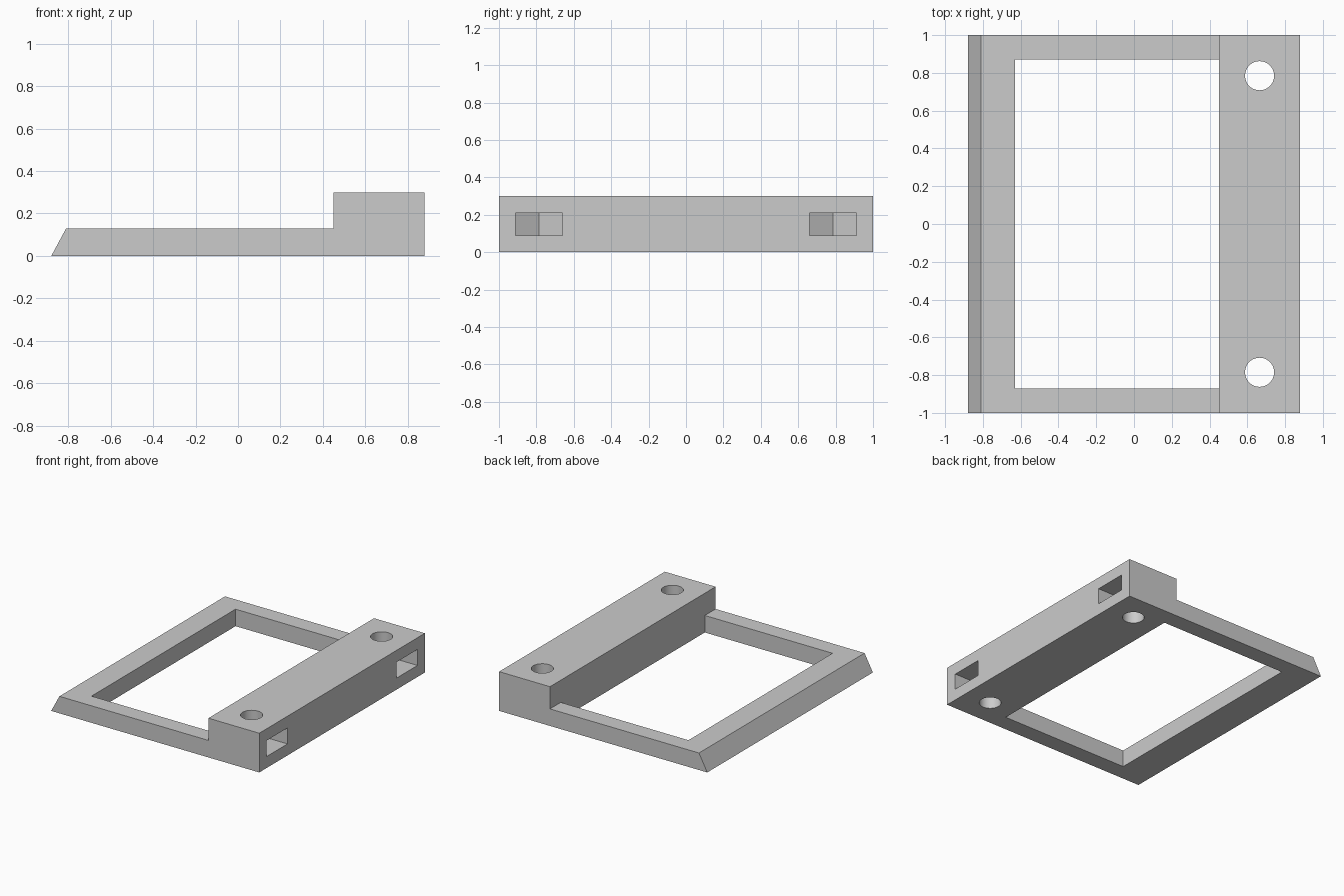
import bpy, bmesh, math
from mathutils import Matrix, Vector

cube = bpy.data.objects.get("Cube")
if cube:
    bpy.data.objects.remove(cube)

grey = bpy.data.materials.new("plain grey")
grey.use_nodes = True
grey.diffuse_color = (0.6, 0.6, 0.6, 1)
grey.node_tree.nodes["Principled BSDF"].inputs["Base Color"].default_value = (0.6, 0.6, 0.6, 1)

HOLE_X, HOLE_Y, HOLE_R = 0.665, 0.785, 0.077
SLOT_HALF = 0.126


def prism(name, outline, direction):
    """Extrude a closed outline of 3D points along a direction."""
    bm = bmesh.new()
    face = bm.faces.new([bm.verts.new(p) for p in outline])
    new = bmesh.ops.extrude_face_region(bm, geom=[face])["geom"]
    bmesh.ops.translate(bm, vec=Vector(direction),
                        verts=[v for v in new if isinstance(v, bmesh.types.BMVert)])
    bmesh.ops.recalc_face_normals(bm, faces=bm.faces)
    mesh = bpy.data.meshes.new(name)
    bm.to_mesh(mesh)
    bm.free()
    mesh.materials.append(grey)
    obj = bpy.data.objects.new(name, mesh)
    bpy.context.collection.objects.link(obj)
    return obj


# Side profile of the bracket: sloped lip, thin frame, raised bar
profile = [(-0.88, 0), (0.88, 0), (0.88, 0.3), (0.45, 0.3), (0.45, 0.13), (-0.81, 0.13)]
bracket = prism("frame_bracket", [(x, -1, z) for x, z in profile], (0, 2, 0))

# Rectangular window through the thin frame
window = [(-0.63, -0.87), (0.45, -0.87), (0.45, 0.87), (-0.63, 0.87)]
cutters = [prism("window_cutter", [(x, y, -0.1) for x, y in window], (0, 0, 0.6))]

for side, name in ((1, "back"), (-1, "front")):
    # Round bolt hole
    ring = [(HOLE_X + HOLE_R * math.cos(a), side * HOLE_Y + HOLE_R * math.sin(a), -0.1)
            for a in (math.tau * i / 48 for i in range(48))]
    cutters.append(prism(name + "_bolt_hole_cutter", ring, (0, 0, 0.6)))
    # Nut slot opening on the outer side, ending in a hexagon point
    point = SLOT_HALF / math.sqrt(3)
    slot = [(1, -SLOT_HALF), (1, SLOT_HALF), (HOLE_X - point, SLOT_HALF),
            (HOLE_X - 2 * point, 0), (HOLE_X - point, -SLOT_HALF)]
    cutters.append(prism(name + "_nut_slot_cutter",
                         [(x, side * HOLE_Y + y, 0.088) for x, y in slot], (0, 0, 0.122)))

# Cut the openings
bpy.context.view_layer.objects.active = bracket
for cutter in cutters:
    cut = bracket.modifiers.new(cutter.name, "BOOLEAN")
    cut.operation = "DIFFERENCE"
    cut.solver = "EXACT"
    cut.object = cutter
    bpy.ops.object.modifier_apply(modifier=cut.name)
for cutter in cutters:
    bpy.data.objects.remove(cutter)

# Smooth hole walls, crisp edges elsewhere
bpy.ops.object.select_all(action="DESELECT")
bracket.select_set(True)
bpy.ops.object.shade_smooth_by_angle(angle=math.radians(30))
